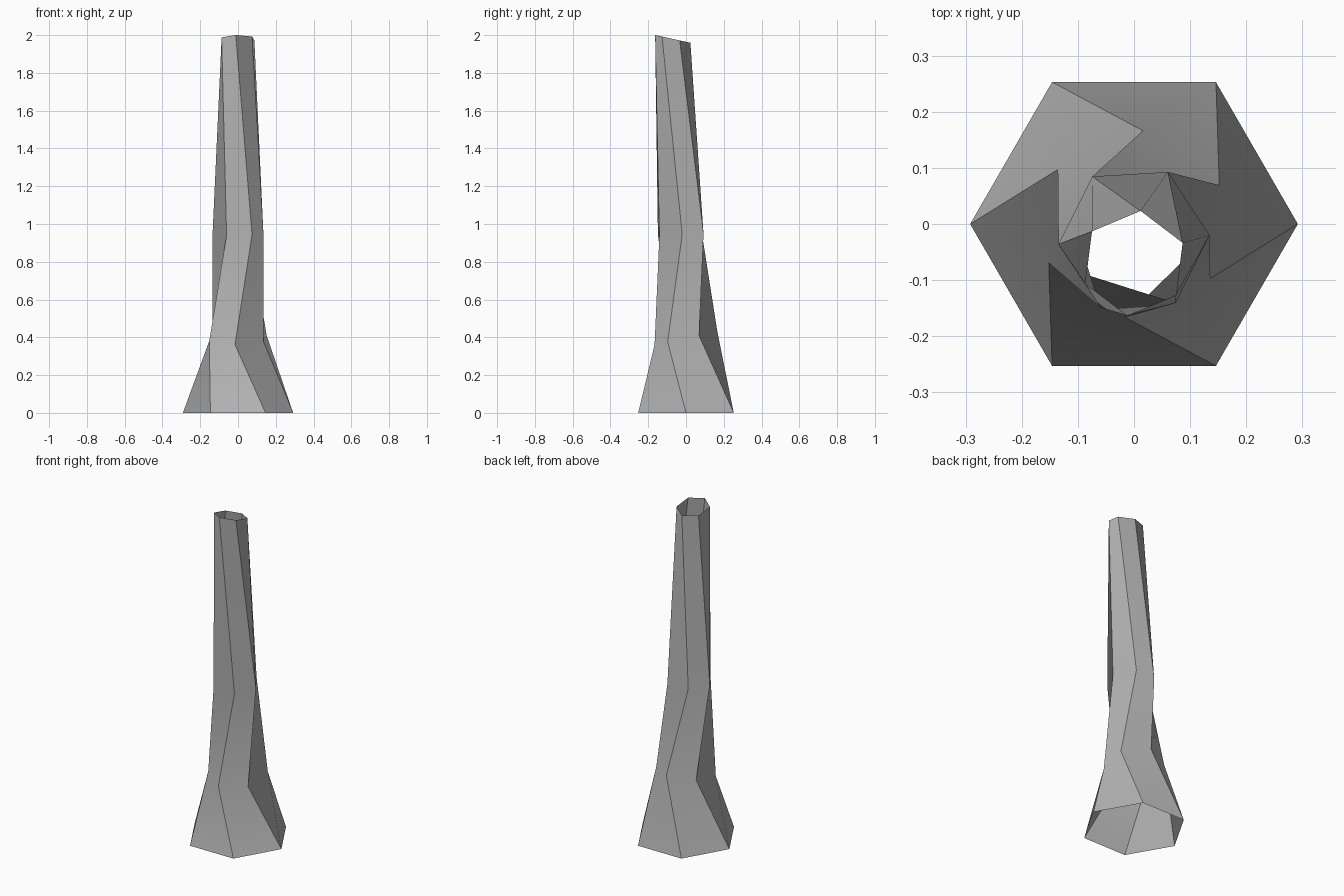
import bpy
import bmesh
from math import cos, sin, radians

cube = bpy.data.objects.get("Cube")
if cube:
    bpy.data.objects.remove(cube, do_unlink=True)

SIDES = 6

# Single flat colour
grey = bpy.data.materials.new("plain_grey")
grey.use_nodes = True
colour = (0.45, 0.45, 0.45, 1)
grey.diffuse_color = colour
grey.node_tree.nodes["Principled BSDF"].inputs["Base Color"].default_value = colour

# Sections of the shaft: height, centre y, radius, twist in degrees, tilt (rise per y)
sections = [
    (0.0, 0.0, 0.292, 0.0, 0.0),
    (0.395, 0.0, 0.167, -35.5, 0.2),
    (0.945, -0.028, 0.135, 3.4, 0.02),
    (1.98, -0.07, 0.094, -37.2, -0.22),
]


def add_ring(bm, height, centre_y, radius, twist, tilt):
    ring = []
    for i in range(SIDES):
        a = radians(twist + 360 * i / SIDES)
        dy = radius * sin(a)
        ring.append(bm.verts.new((radius * cos(a), centre_y + dy, height + tilt * dy)))
    return ring


# Open twisted shaft: bridge each ring to the next
bm = bmesh.new()
rings = [add_ring(bm, *s) for s in sections]
for low, high in zip(rings, rings[1:]):
    for i in range(SIDES):
        j = (i + 1) % SIDES
        bm.faces.new((low[i], low[j], high[j], high[i]))

mesh = bpy.data.meshes.new("twisted_shaft")
bm.to_mesh(mesh)
bm.free()
mesh.materials.append(grey)

shaft = bpy.data.objects.new("twisted_shaft", mesh)
bpy.context.collection.objects.link(shaft)

# Soft along the length, crisp on the corner ridges
bpy.ops.object.select_all(action="DESELECT")
shaft.select_set(True)
bpy.context.view_layer.objects.active = shaft
bpy.ops.object.shade_smooth_by_angle(angle=radians(30))
